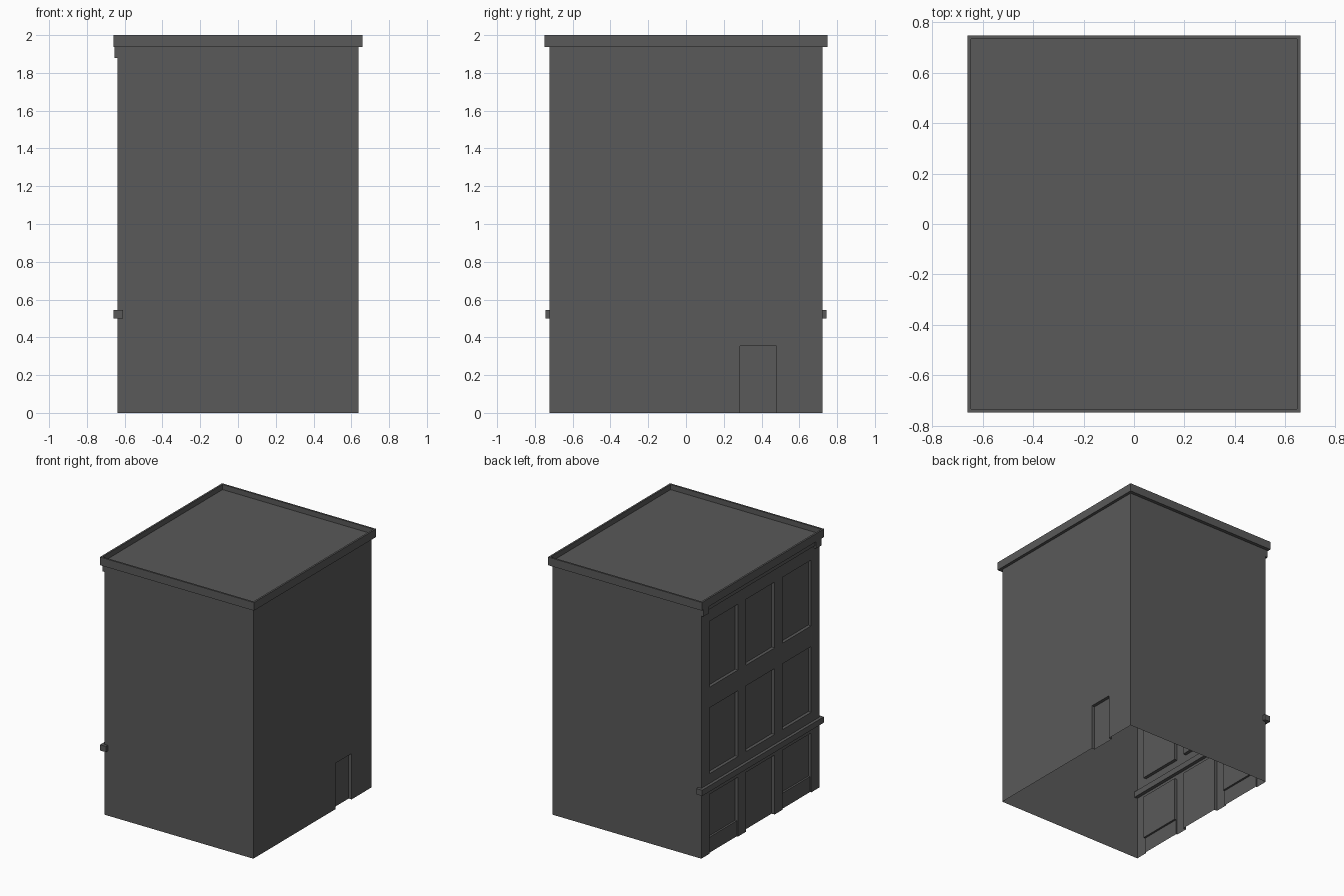
import bpy, bmesh
from math import radians
from mathutils import Matrix, Vector

old = bpy.data.objects.get("Cube")
if old:
    bpy.data.objects.remove(old, do_unlink=True)

HX, HY, WALL_TOP = 0.637, 0.722, 1.94   # wall half sizes and height
RECESS = 0.025

grey = bpy.data.materials.new("dark_grey")
grey.use_nodes = True
grey.diffuse_color = (0.1, 0.1, 0.1, 1)
grey.node_tree.nodes["Principled BSDF"].inputs["Base Color"].default_value = (0.1, 0.1, 0.1, 1)


def finish(name, bm):
    mesh = bpy.data.meshes.new(name)
    bm.to_mesh(mesh)
    bm.free()
    mesh.materials.append(grey)
    obj = bpy.data.objects.new(name, mesh)
    bpy.context.collection.objects.link(obj)
    return obj


def box_mesh(lo, hi):
    bm = bmesh.new()
    lo, hi = Vector(lo), Vector(hi)
    bmesh.ops.create_cube(bm, size=1, matrix=Matrix.Translation((lo + hi) / 2)
                          @ Matrix.Diagonal((*(hi - lo), 1)))
    return bm


def relief_wall(name, angle, offset, us, zs, depth):
    """Thin wall on a grid; depth(column, row) sets each cell back, reveals join the steps."""
    bm = bmesh.new()
    turn = Matrix.Rotation(radians(angle), 3, "Z")

    def quad(*pts):
        bm.faces.new([bm.verts.new(turn @ Vector((u, d - offset, z))) for u, z, d in pts])

    for i in range(len(us) - 1):
        for j in range(len(zs) - 1):
            u0, u1, z0, z1 = us[i], us[i + 1], zs[j], zs[j + 1]
            d = depth(i, j)
            quad((u0, z0, d), (u1, z0, d), (u1, z1, d), (u0, z1, d))
            left = depth(i - 1, j) if i else d
            below = depth(i, j - 1) if j else d
            if left != d:
                quad((u0, z0, left), (u0, z0, d), (u0, z1, d), (u0, z1, left))
            if below != d:
                quad((u0, z0, below), (u1, z0, below), (u1, z0, d), (u0, z0, d))
    bmesh.ops.remove_doubles(bm, verts=bm.verts, dist=0.0001)
    return finish(name, bm)


# Plain party walls, front and back
for name, angle in (("front_wall", 0), ("back_wall", 180)):
    relief_wall(name, angle, HY, [-HX, HX], [0, WALL_TOP], lambda i, j: 0)

# Side wall with a recessed service door
relief_wall("service_door_wall", 90, HX, [-HY, 0.285, 0.48, HY], [0, 0.355, WALL_TOP],
            lambda i, j: RECESS if (i, j) == (1, 0) else 0)

# Street facade: three bays, shop fronts at ground level, two floors of windows
bay_edges = [-HY]
for centre in (-0.448, 0, 0.448):
    bay_edges += [centre - 0.175, centre + 0.175]
bay_edges.append(HY)
levels = [0, 0.12, 0.46, 0.62, 1.13, 1.29, 1.80, WALL_TOP]


def facade_depth(i, j):
    if i % 2 == 0:
        return 0
    if j == 0:                       # low bulkheads beside the central entrance
        return RECESS if i == 3 else 0.01
    return RECESS if j % 2 else 0


relief_wall("street_facade", -90, HX, bay_edges, levels, facade_depth)

# String course above the shop fronts
finish("string_course", box_mesh((-0.66, -0.745, 0.5), (-0.61, 0.745, 0.545)))

# Frieze and end brackets under the cornice
finish("frieze", box_mesh((-0.645, -HY, 1.9), (-0.62, HY, WALL_TOP)))
for name, side in (("front_bracket", -1), ("back_bracket", 1)):
    ys = sorted((side * 0.655, side * HY))
    finish(name, box_mesh((-0.655, ys[0], 1.88), (-0.62, ys[1], WALL_TOP)))

# Cornice with a sunken roof deck inside the parapet
bm = box_mesh((-0.66, -0.748, 1.937), (0.66, 0.748, 2))
bm.faces.ensure_lookup_table()
top = max(bm.faces, key=lambda f: f.calc_center_median().z)
bmesh.ops.inset_region(bm, faces=[top], thickness=0.02)
deck = bmesh.ops.extrude_discrete_faces(bm, faces=[top])["faces"][0]
bmesh.ops.translate(bm, verts=deck.verts, vec=(0, 0, -0.04))
finish("cornice_and_roof", bm)
